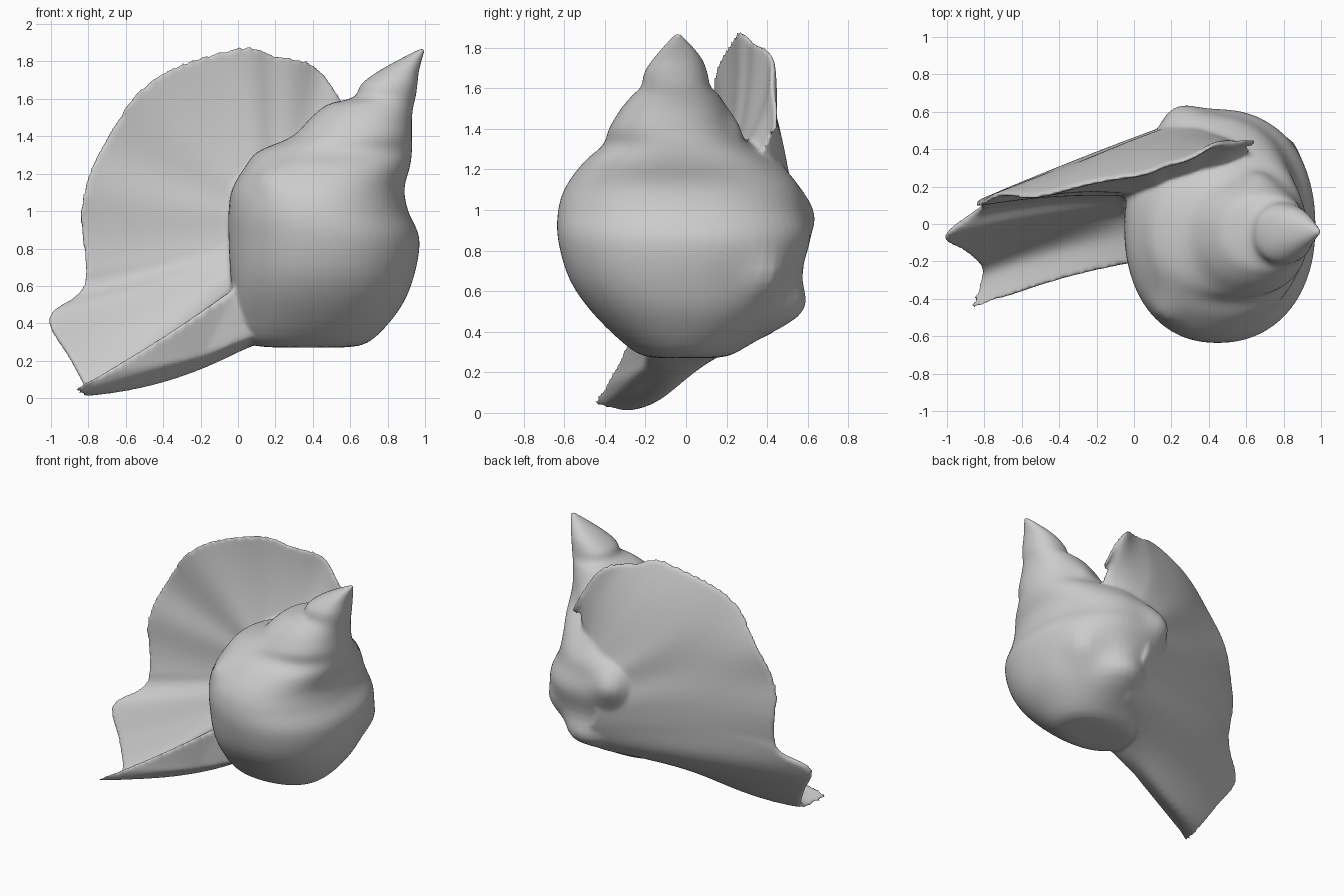
import bpy, math
from mathutils import Vector

if "Cube" in bpy.data.objects:
    bpy.data.objects.remove(bpy.data.objects["Cube"])


def spline(keys, steps):
    """Smooth (Catmull-Rom) interpolation through a list of number tuples."""
    out = []
    for i in range(len(keys) - 1):
        a, b = keys[max(i - 1, 0)], keys[i]
        c, d = keys[i + 1], keys[min(i + 2, len(keys) - 1)]
        for s in range(steps):
            t = s / steps
            out.append([0.5 * (2 * q + (r - p) * t + (2 * p - 5 * q + 4 * r - w) * t * t
                               + (3 * q - p - 3 * r + w) * t ** 3)
                        for p, q, r, w in zip(a, b, c, d)])
    out.append(list(keys[-1]))
    return out


def arc(a, b, c, n):
    """Points on the parabola through a, b and c."""
    us = [k / n for k in range(n + 1)]
    return [a * (2 * (u - .5) * (u - 1)) + b * (4 * u * (1 - u)) + c * (2 * u * (u - .5))
            for u in us]


def loft(name, rows):
    """Skin a list of closed rings with quads and cap both ends."""
    n = len(rows[0])
    verts = [p for row in rows for p in row]
    faces = [tuple(reversed(range(n))), tuple(range(len(verts) - n, len(verts)))]
    for i in range(len(rows) - 1):
        for j in range(n):
            k = (j + 1) % n
            faces.append((i * n + j, i * n + k, (i + 1) * n + k, (i + 1) * n + j))
    mesh = bpy.data.meshes.new(name)
    mesh.from_pydata(verts, [], faces)
    obj = bpy.data.objects.new(name, mesh)
    bpy.context.collection.objects.link(obj)
    return obj


# Body whorl and spire: stacked rounded sections (centre x, centre y, radius x, radius y, z)
sections = [
    (.38, 0, .16, .12, .27), (.37, 0, .33, .25, .30), (.42, 0, .44, .44, .47),
    (.45, -.02, .49, .55, .65), (.46, -.01, .51, .62, .85), (.43, -.02, .48, .61, 1.0),
    (.43, -.02, .46, .57, 1.12), (.48, -.04, .44, .46, 1.24), (.52, -.05, .41, .36, 1.32),
    (.61, -.07, .32, .31, 1.40), (.66, -.06, .27, .26, 1.50), (.71, -.05, .23, .21, 1.57),
    (.785, -.05, .165, .17, 1.61), (.81, -.05, .15, .155, 1.68), (.87, -.04, .10, .11, 1.76),
    (.995, -.04, .01, .01, 1.875)]
# Shoulder nodules: x, y, z, height, spread
nodules = [(.15, -.48, 1.22, .05, .09), (.25, .56, .98, .07, .12), (.5, .46, .5, .12, .17),
           (.82, .40, .65, .06, .12), (.45, .35, 1.22, .05, .14), (.66, .2, 1.4, .04, .08)]

rows = []
for cx, cy, rx, ry, z in spline(sections, 4):
    ring = []
    for k in range(64):
        a = 2 * math.pi * k / 64
        c, s = math.cos(a), math.sin(a)
        m = (abs(c) ** 2.2 + abs(s) ** 2.2) ** (-1 / 2.2)
        p = Vector((cx + rx * m * c, cy + ry * m * s, z))
        push = sum(h * math.exp(-(p - Vector((x, y, q))).length_squared / w ** 2)
                   for x, y, q, h, w in nodules)
        ring.append(p + Vector((c, s, 0)) * push)
    rows.append(ring)
shell = loft("conch_shell", rows)

# Outer side of lip and canal: each rib runs rim -> middle -> root on the body,
# from the top of the lip round to the tip of the canal
ribs = [
    (.65, .45, 1.39, .63, .38, 1.30, .60, .28, 1.15),
    (.54, .45, 1.60, .58, .43, 1.38, .58, .37, 1.10),
    (.40, .42, 1.77, .48, .45, 1.42, .54, .44, 1.10),
    (.20, .33, 1.82, .30, .45, 1.45, .47, .50, 1.08),
    (.00, .28, 1.86, .15, .44, 1.45, .42, .53, 1.04),
    (-.46, .18, 1.69, -.13, .39, 1.37, .36, .57, .98),
    (-.73, .16, 1.33, -.26, .35, 1.16, .34, .58, .90),
    (-.84, .12, 1.00, -.32, .34, .93, .35, .59, .78),
    (-.82, .10, .60, -.33, .31, .66, .40, .57, .60),
    (-1.01, -.05, .42, -.38, .24, .45, .42, .50, .46),
    (-.90, -.13, .20, -.38, .08, .26, .38, .35, .36),
    (-.81, -.24, .02, -.32, -.08, .11, .15, .03, .33),
    (-.88, -.44, .03, -.34, -.24, .17, .20, -.18, .38)]
# Where the shallow inner side of each rib meets the inner column
inner = [(.55, .25, 1.2), (.45, .25, 1.25), (.3, .22, 1.2), (.2, .2, 1.15), (.12, .17, 1.12),
         (.1, .15, 1.05), (.1, .14, 1.0), (.1, .14, .95), (.1, .13, .87), (.1, .1, .78),
         (.1, .05, .72), (.08, -.05, .68), (.06, -.2, .64)]

rows = []
for i, (r, q) in enumerate(zip(spline(ribs, 6), spline(inner, 6))):
    rim, mid, root, core = Vector(r[:3]), Vector(r[3:6]), Vector(r[6:]), Vector(q)
    if i < 48:
        rim.y += .009 * math.sin(i * .75)          # wavy rim
    lip_in = rim + Vector((0, -.025, .02))
    dish = (lip_in + core) / 2 + Vector((0, .03, -.02))
    rows.append(arc(rim, mid, root, 14) + arc(core, dish, lip_in, 14))
lip = loft("flared_lip_and_canal", rows)

# Consistent outward faces, then fuse lip and body into one smooth surface
lip.select_set(True)
shell.select_set(True)
bpy.context.view_layer.objects.active = shell
bpy.ops.object.join()
bpy.ops.object.mode_set(mode='EDIT')
bpy.ops.mesh.select_all(action='SELECT')
bpy.ops.mesh.normals_make_consistent(inside=False)
bpy.ops.object.mode_set(mode='OBJECT')
fuse = shell.modifiers.new("fuse", 'REMESH')
fuse.mode = 'VOXEL'
fuse.voxel_size = .014
fuse.use_smooth_shade = True
soften = shell.modifiers.new("soften", 'SMOOTH')
soften.factor = .5
soften.iterations = 8
